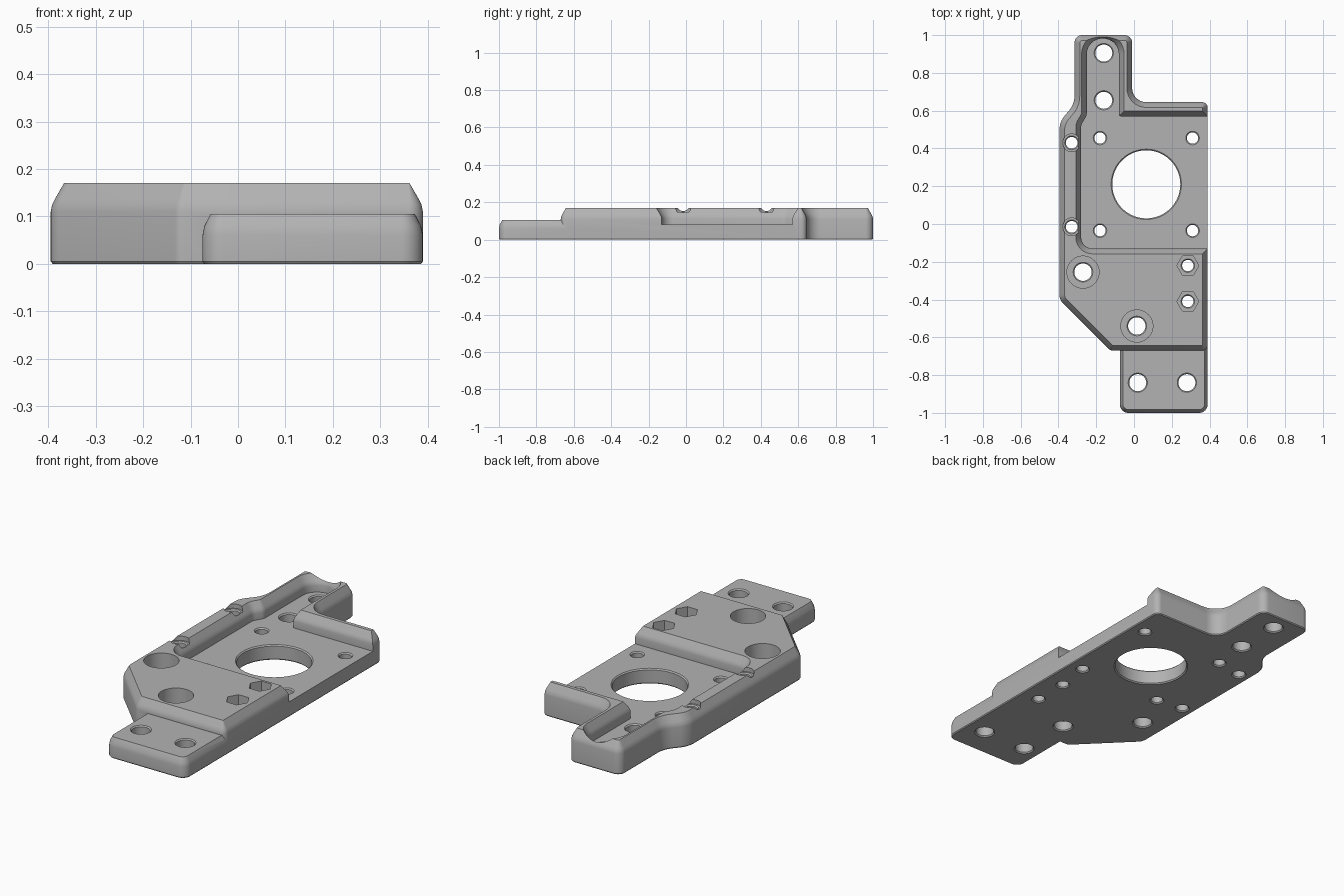
import bpy
import math
from mathutils import Vector

cube = bpy.data.objects.get("Cube")
if cube:
    bpy.data.objects.remove(cube, do_unlink=True)

metal = bpy.data.materials.new("plain grey")
metal.use_nodes = True
GREY = (0.45, 0.45, 0.45, 1)
metal.diffuse_color = GREY
metal.node_tree.nodes["Principled BSDF"].inputs["Base Color"].default_value = GREY


def rounded(corners, inset, steps=8):
    """Counter-clockwise outline moved inwards by inset, with filleted corners."""
    pts = [Vector(c[:2]) for c in corners]
    ring = []
    for i, p in enumerate(pts):
        a = (p - pts[i - 1]).normalized()
        b = (pts[(i + 1) % len(pts)] - p).normalized()
        na, nb = Vector((-a.y, a.x)), Vector((-b.y, b.x))
        corner = p + (na + nb) * inset / (1 + na.dot(nb))
        turn = a.cross(b) if hasattr(a, "cross") else a.x * b.y - a.y * b.x
        side = 1 if turn > 0 else -1
        r = max(corners[i][2] - side * inset, 0.002)
        centre = corner + (na + nb) * side * r / (1 + na.dot(nb))
        angle = math.atan2(turn, a.dot(b))
        start = -na * side
        for k in range(steps + 1):
            t = angle * k / steps
            c, s = math.cos(t), math.sin(t)
            ring.append(centre + r * Vector((c * start.x - s * start.y,
                                             s * start.x + c * start.y)))
    return ring


def loft(name, rings):
    """Solid from a stack of (z, ring) sections."""
    n = len(rings[0][1])
    verts = [(p[0], p[1], z) for z, ring in rings for p in ring]
    faces = [list(range(n))[::-1], list(range(len(verts) - n, len(verts)))]
    for j in range(len(rings) - 1):
        for i in range(n):
            k = (i + 1) % n
            faces.append((j * n + i, j * n + k, (j + 1) * n + k, (j + 1) * n + i))
    mesh = bpy.data.meshes.new(name)
    mesh.from_pydata(verts, [], faces)
    mesh.materials.append(metal)
    obj = bpy.data.objects.new(name, mesh)
    bpy.context.collection.objects.link(obj)
    return obj


def prism(name, corners, profile):
    return loft(name, [(z, rounded(corners, d)) for z, d in profile])


def combine(target, other, operation):
    mod = target.modifiers.new("bool", "BOOLEAN")
    mod.operation, mod.solver, mod.object = operation, "EXACT", other
    bpy.context.view_layer.objects.active = target
    bpy.ops.object.modifier_apply(modifier=mod.name)
    bpy.data.objects.remove(other, do_unlink=True)


def circle(x, y, r, n=40):
    return [(x + r * math.cos(2 * math.pi * i / n),
             y + r * math.sin(2 * math.pi * i / n)) for i in range(n)]


def hole(x, y, r, top, n=40):
    """Through hole with a fine chamfer at both mouths."""
    e = 0.006
    stack = [(-e, r + 2 * e), (e, r), (top - e, r), (top + e, r + 2 * e), (0.3, r + 2 * e)]
    combine(plate, loft("cutter", [(z, circle(x, y, q, n)) for z, q in stack]), "DIFFERENCE")


def bore(x, y, r, floor, n=40):
    """Flat-bottomed recess from above; n=6 gives a nut pocket."""
    ring = circle(x, y, r, n)
    combine(plate, loft("cutter", [(floor, ring), (0.3, ring)]), "DIFFERENCE")


# Main plate with a bevelled rim
body = [(0.39, -0.67, 0.03), (0.39, 0.645, 0.03), (-0.01, 0.645, 0.075),
        (-0.01, 1, 0.04), (-0.315, 1, 0.04), (-0.315, 0.635, 0.12),
        (-0.395, 0.54, 0.12), (-0.395, -0.4, 0.06), (-0.125, -0.67, 0.03)]
plate = prism("mounting_plate", body,
              [(0, 0.004), (0.005, 0), (0.11, 0), (0.125, 0.003), (0.137, 0.009), (0.17, 0.028)])

# Lower tab at the front
tab = [(-0.075, -1, 0.045), (0.39, -1, 0.045), (0.39, -0.55, 0.01), (-0.075, -0.55, 0.01)]
combine(plate, prism("tab", tab, [(0, 0.004), (0.005, 0), (0.06, 0), (0.08, 0.004),
                                  (0.105, 0.017)]), "UNION")

# Sunken bay, open to one side, with a channel running to the back
bay = [(-0.28, -0.13, 0.06), (0.6, -0.13, 0.01), (0.6, 0.57, 0.01), (-0.08, 0.57, 0.01),
       (-0.08, 0.982, 0.083), (-0.25, 0.982, 0.083), (-0.25, 0.575, 0.05), (-0.28, 0.525, 0.05)]
combine(plate, prism("bay", bay, [(0.08, 0), (0.115, 0), (0.127, -0.003), (0.138, -0.009),
                                  (0.17, -0.028), (0.2, -0.046)]), "DIFFERENCE")

# Central opening and its four screw holes
hole(0.065, 0.21, 0.18, 0.08, 80)
for sx in (-1, 1):
    for sy in (-1, 1):
        hole(0.065 + sx * 0.245, 0.21 + sy * 0.245, 0.03, 0.08)

# Channel and tab bolt holes
for y in (0.655, 0.905):
    hole(-0.16, y, 0.045, 0.08)
for x in (0.02, 0.28):
    hole(x, -0.84, 0.045, 0.105)

# Rail holes with shallow seats
for y in (-0.015, 0.43):
    bore(-0.33, y, 0.047, 0.147)
    hole(-0.33, y, 0.031, 0.147)

# Deep counterbored bolt holes
for x, y in ((-0.27, -0.255), (0.015, -0.54)):
    bore(x, y, 0.085, 0.06)
    hole(x, y, 0.046, 0.06)

# Hexagonal nut pockets
for y in (-0.22, -0.41):
    bore(0.285, y, 0.058, 0.07, 6)
    hole(0.285, y, 0.03, 0.07)

# Smooth curved walls, keep edges sharp
bpy.ops.object.select_all(action="DESELECT")
plate.select_set(True)
bpy.context.view_layer.objects.active = plate
bpy.ops.object.shade_smooth_by_angle(angle=math.radians(25))
